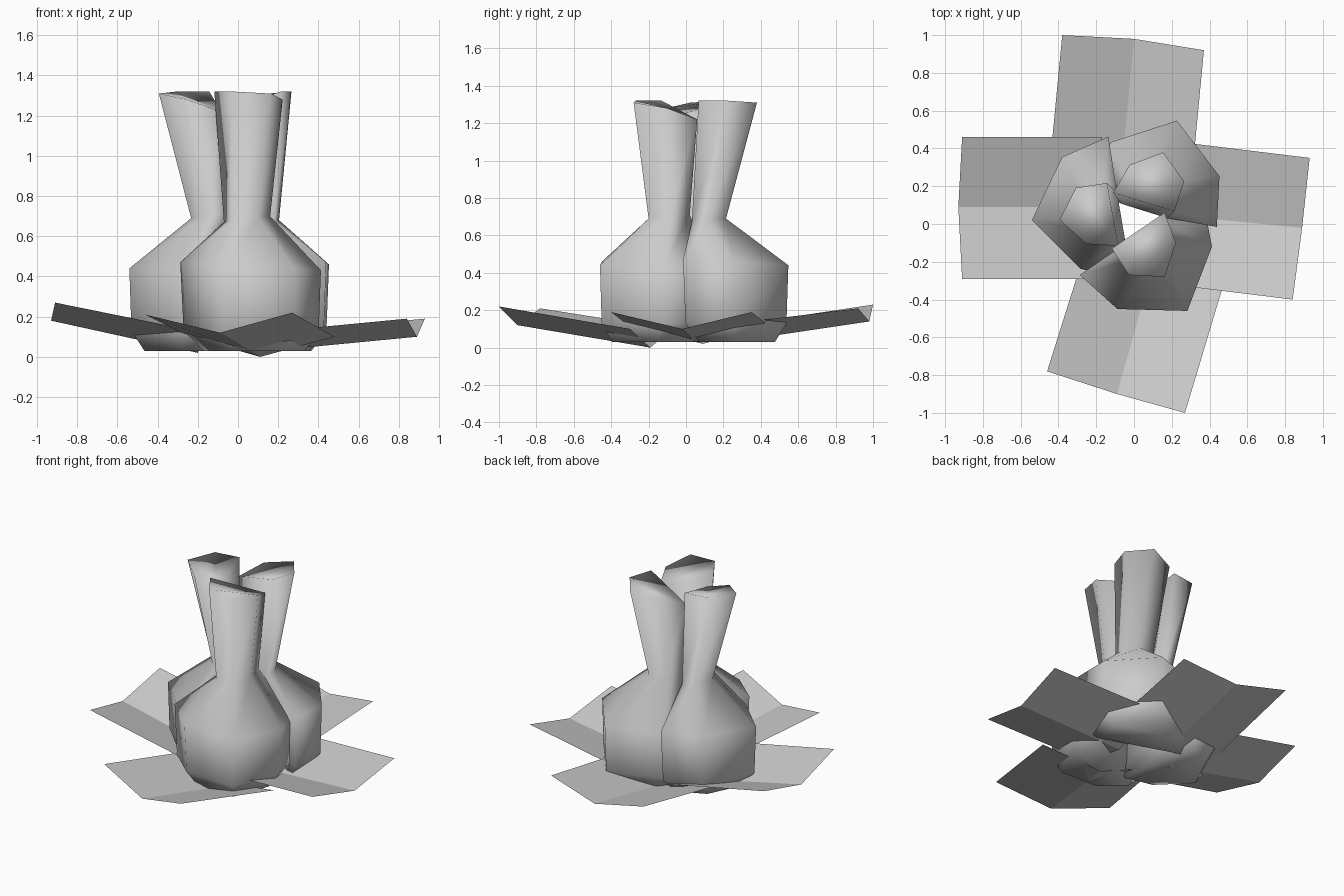
import bpy, math
from mathutils import Vector, Matrix

cube = bpy.data.objects.get("Cube")
if cube:
    bpy.data.objects.remove(cube, do_unlink=True)

grey = bpy.data.materials.new("plain grey")
grey.use_nodes = True
colour = (0.6, 0.6, 0.6, 1)
grey.diffuse_color = colour
grey.node_tree.nodes["Principled BSDF"].inputs["Base Color"].default_value = colour


def add_mesh(name, verts, faces, smooth=False):
    mesh = bpy.data.meshes.new(name)
    mesh.from_pydata(verts, [], faces)
    mesh.materials.append(grey)
    for poly in mesh.polygons:
        poly.use_smooth = smooth
    obj = bpy.data.objects.new(name, mesh)
    bpy.context.collection.objects.link(obj)
    return obj


def middle(ring):
    return sum((Vector(p) for p in ring), Vector()) / len(ring)


def scaled(ring, factor, z):
    mid = middle(ring)
    return [((p[0] - mid.x) * factor + mid.x, (p[1] - mid.y) * factor + mid.y, z) for p in ring]


# Five-sided cross-sections of a bulb, with its flat side towards the middle
body = [(-.29, -.27, .47), (-.09, -.45, .46), (.28, -.46, .44), (.41, -.12, .43), (.36, .14, .42)]
neck = [(-.07, -.12, .67), (-.03, -.19, .68), (.10, -.20, .69), (.16, -.09, .70), (.14, .02, .71)]
rim = [(-.08, -.13, 1.32), (.01, -.27, 1.32), (.20, -.28, 1.31), (.26, -.10, 1.28), (.20, .06, 1.22)]


def turned(ring, pivot, angle, target):
    """Turn a ring about a pivot and carry the pivot to the target."""
    spin = Matrix.Rotation(math.radians(angle), 3, 'Z')
    pivot = Vector((pivot[0], pivot[1], 0))
    return [spin @ (Vector(p) - pivot) + Vector((*target, 0)) for p in ring]


def bulb(name, angle, body_at, neck_at, rim_at):
    rings = [turned(ring, middle(body[:4]), angle, body_at)
             for ring in (scaled(body, .72, .03), scaled(body, .96, .13), body)]
    rings.append(turned(neck, middle(neck), angle, neck_at))
    rings.append(turned(rim, middle(rim), angle, rim_at))
    n = len(body)
    top = (len(rings) - 1) * n
    faces = [(r + i, r + (i + 1) % n, r + n + (i + 1) % n, r + n + i)
             for r in range(0, top, n) for i in range(n)]
    faces += [tuple(reversed(range(n))), tuple(range(top, top + n))]
    add_mesh(name, [p for ring in rings for p in ring], faces, smooth=True)


# Three leaning bulbs around a shared middle
bulb("front_bulb", 0, (.08, -.325), (.06, -.116), (.08, -.144))
bulb("back_bulb", 129, (.25, .305), (.09, .13), (.10, .23))
bulb("right_bulb", 246, (-.335, .15), (-.14, .05), (-.236, .042))


# Each leaf is two flat halves meeting in a low central fold
def leaf(name, outer, inner):
    add_mesh(name, outer + inner, [(0, 1, 4, 3), (1, 2, 5, 4)])


leaf("front_leaf", [(-.46, -.78, .21), (-.09, -.90, .12), (.27, -1, .22)],
     [(-.24, -.08, .10), (.11, -.19, 0), (.48, -.30, .10)])
leaf("left_leaf", [(.84, -.40, .19), (.89, -.02, .10), (.93, .35, .19)],
     [(.11, -.31, .12), (.16, .05, .03), (.19, .44, .12)])
leaf("back_leaf", [(.37, .92, .21), (0, .98, .14), (-.38, 1, .23)],
     [(.30, .18, .12), (-.07, .24, .03), (-.45, .27, .12)])
leaf("right_leaf", [(-.91, .46, .27), (-.93, .09, .18), (-.91, -.29, .27)],
     [(-.17, .46, .12), (-.20, .09, .02), (-.17, -.29, .12)])
